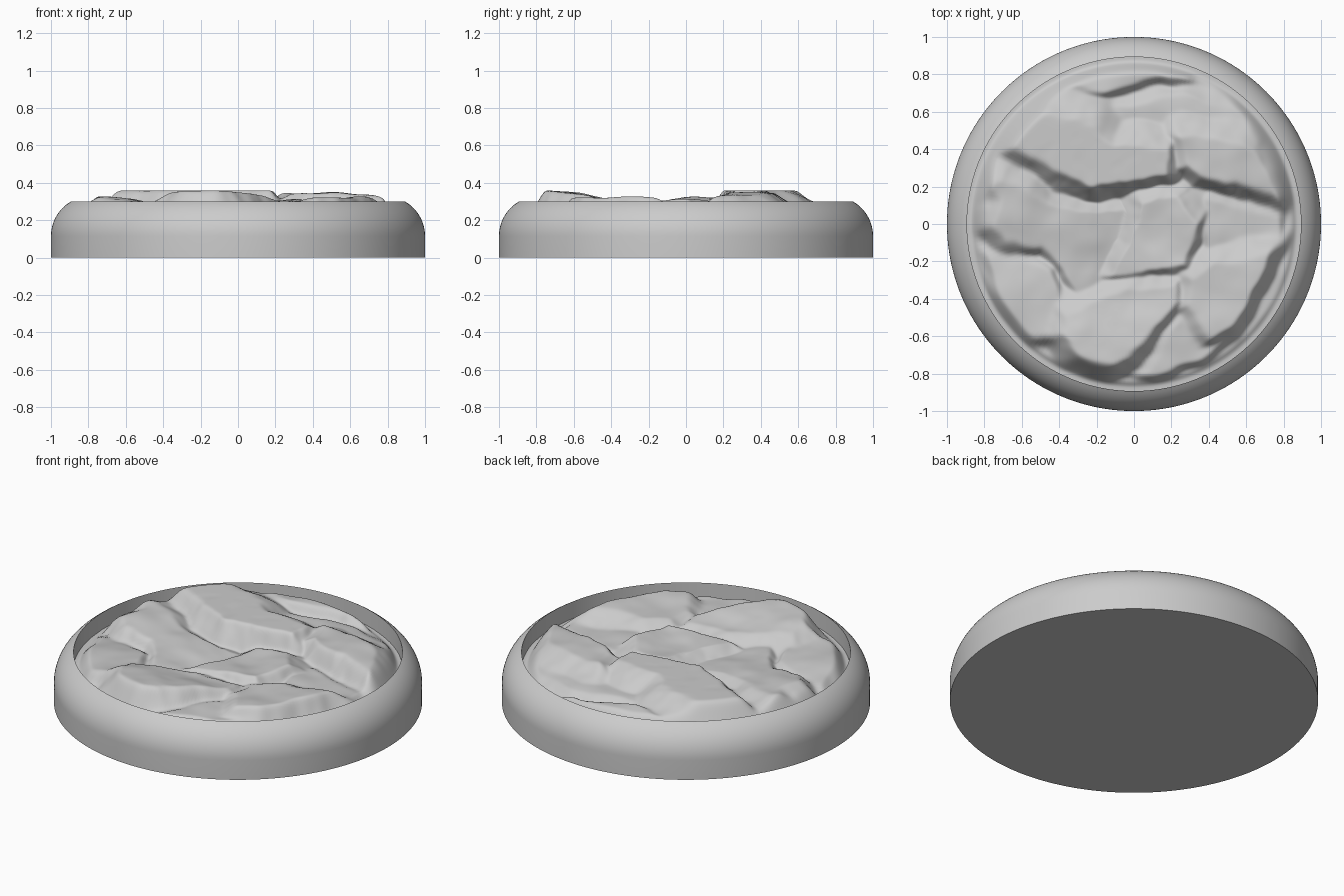
import bpy, bmesh, math
from mathutils import Vector, noise

cube = bpy.data.objects.get("Cube")
if cube:
    bpy.data.objects.remove(cube)

stone = bpy.data.materials.new("grey_stone")
stone.use_nodes = True
stone.diffuse_color = (0.6, 0.6, 0.6, 1)
stone.node_tree.nodes["Principled BSDF"].inputs["Base Color"].default_value = (0.6, 0.6, 0.6, 1)

SEGMENTS, RINGS = 256, 96
INNER, FLOOR, CAP = 0.893, 0.2, 0.36
DOWNHILL = Vector((0.45, -0.9)).normalized()
slabs = []


def slab(height, tilt_x, tilt_y, *outline):
    """Register a tilted rock plate with a polygon outline."""
    pts = [Vector(p) for p in outline]
    slabs.append((height, Vector((tilt_x, tilt_y)), pts, sum(pts, Vector((0, 0))) / len(pts)))


def outside(p, pts):
    """Vector from the outline to p, zero when p is inside."""
    inside, best = False, None
    for a, b in zip(pts, pts[1:] + pts[:1]):
        if (a.y > p.y) != (b.y > p.y) and p.x < a.x + (p.y - a.y) * (b.x - a.x) / (b.y - a.y):
            inside = not inside
        edge = b - a
        t = min(1, max(0, (p - a).dot(edge) / edge.length_squared))
        gap = p - a - edge * t
        if best is None or gap.length_squared < best.length_squared:
            best = gap
    return Vector((0, 0)) if inside else best


def terrain(x, y):
    """Rock height: highest plate, with steep cliffs towards the front."""
    q = Vector((x, y, 0))
    warp = noise.noise_vector(q * 6) * 0.03 + noise.noise_vector(q * 15) * 0.01
    p = Vector((x + warp.x, y + warp.y))
    z = FLOOR + 0.015
    for height, tilt, pts, centre in slabs:
        gap = outside(p, pts)
        dist = gap.length
        h = height + tilt.dot(p - gap - centre)
        h += 0.02 * noise.noise(q * 4 + Vector((height * 90, 0, 3)))
        h = min(h, CAP)
        if dist > 0:
            facing = min(1, max(0, gap.dot(DOWNHILL) / dist + 0.35))
            h -= dist * (0.6 + 0.9 * facing)
        z = max(z, h)
    z = min(z + 0.005 * noise.noise(q * 9), CAP)
    # Soft fall towards the rim
    limit = FLOOR + max(0, 0.865 - math.hypot(x, y)) * 1.7
    blend = max(0, 0.03 - abs(z - limit))
    return min(z, limit) - blend * blend / 0.12


# Back plates
slab(0.375, 0, 0, (-.72, .42), (-.58, .37), (-.38, .25), (-.2, .2), (0, .23), (.18, .27),
     (.19, .4), (-.1, .42), (-.3, .57), (-.5, .6))
slab(0.345, -.04, 0, (.27, .46), (.28, .32), (.36, .25), (.55, .22), (.77, .14), (.7, .28),
     (.63, .42), (.45, .46))
slab(0.27, 0, -.1, (-.3, .64), (0, .55), (.3, .52), (.6, .46), (.68, .45), (.55, .62),
     (.25, .7), (0, .64))
slab(0.29, 0, -.05, (-.42, .74), (-.2, .71), (0, .75), (.27, .8), (.2, .84), (-.2, .84))

# Middle plates
slab(0.288, -.11, .03, (-.78, .22), (-.7, .24), (-.45, .12), (-.3, .07), (-.05, .07), (0, 0),
     (-.05, -.15), (-.12, -.3), (-.28, -.42), (-.36, -.25), (-.48, -.11), (-.68, -.1),
     (-.75, -.03), (-.73, .12))
slab(0.3, .08, -.02, (.05, .1), (.25, .14), (.36, .02), (.3, -.15), (.27, -.23), (.15, -.23),
     (-.02, -.28), (-.12, -.28), (0, -.1))
slab(0.255, -.03, 0, (.4, .13), (.78, .04), (.8, -.1), (.6, -.2), (.4, -.15))

# Front plates
slab(0.318, .06, -.02, (.3, -.3), (.45, -.22), (.6, -.18), (.74, -.17), (.62, -.35), (.52, -.55),
     (.4, -.62), (.28, -.45))
slab(0.27, 0, 0, (.25, -.5), (.35, -.6), (.5, -.6), (.4, -.7), (.2, -.78), (.05, -.8))
slab(0.33, 0, -.14, (-.36, -.48), (-.2, -.42), (0, -.35), (.22, -.33), (.23, -.42), (.1, -.57),
     (-.05, -.73), (-.15, -.78), (-.3, -.7), (-.38, -.6))
slab(0.272, .04, -.05, (-.78, -.15), (-.6, -.18), (-.45, -.25), (-.4, -.4), (-.38, -.6),
     (-.55, -.62), (-.72, -.4))


def revolve(name, profile, angle, soften=0):
    """Spin (radius, height) points; height may be a function of x and y."""
    bm = bmesh.new()
    rows = []
    for r, z in profile:
        row = []
        for i in range(1 if r == 0 else SEGMENTS):
            a = math.tau * i / SEGMENTS
            x, y = r * math.cos(a), r * math.sin(a)
            row.append(bm.verts.new((x, y, z(x, y) if callable(z) else z)))
        rows.append(row)
    for low, high in zip(rows, rows[1:]):
        for i in range(SEGMENTS):
            j = (i + 1) % SEGMENTS
            if len(low) == 1:
                bm.faces.new((low[0], high[i], high[j]))
            else:
                bm.faces.new((low[i], high[i], high[j], low[j]))
    inner = [v for row in rows[1:-1] for v in row]
    for _ in range(soften):
        bmesh.ops.smooth_vert(bm, verts=inner, factor=0.5, use_axis_z=True)
    mesh = bpy.data.meshes.new(name)
    bm.to_mesh(mesh)
    bm.free()
    mesh.materials.append(stone)
    obj = bpy.data.objects.new(name, mesh)
    bpy.context.collection.objects.link(obj)
    bpy.ops.object.select_all(action="DESELECT")
    obj.select_set(True)
    bpy.context.view_layer.objects.active = obj
    bpy.ops.object.shade_smooth_by_angle(angle=math.radians(angle))
    return obj


# Round base with a rounded shoulder and an open recess
shoulder = []
for k in range(13):
    t = math.radians(60) * k / 12
    shoulder.append((0.786 + 0.214 * math.cos(t), 0.115 + 0.214 * math.sin(t)))
base = revolve("round_base", [(0, 0), (1, 0)] + shoulder + [(INNER, 0.16)], 40)
base.data.flip_normals()

# Cracked rock surface filling the recess
rock = revolve("rock_surface", [(INNER * k / RINGS, terrain) for k in range(RINGS + 1)], 60, 3)
